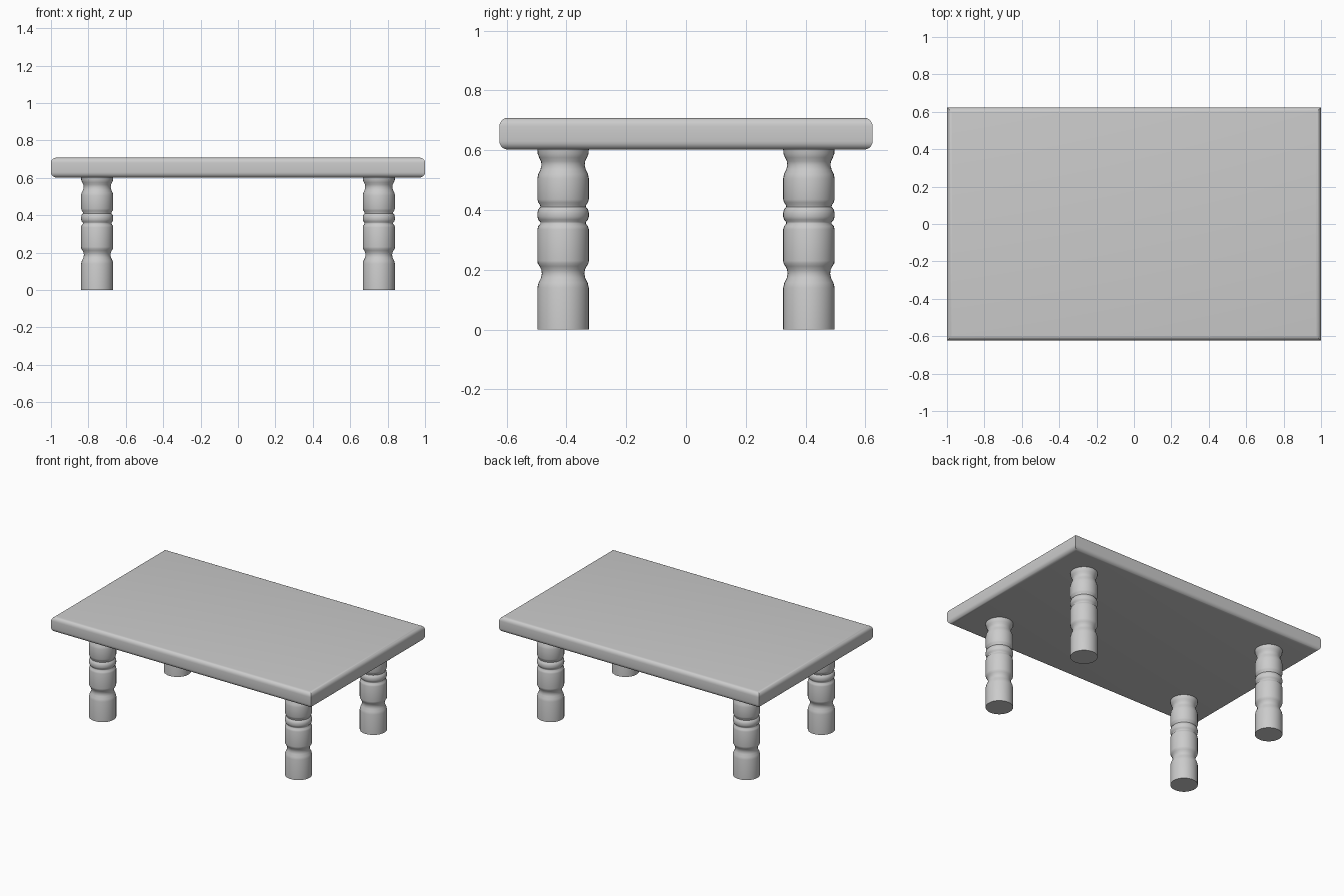
import bpy, bmesh, math

if "Cube" in bpy.data.objects:
    bpy.data.objects.remove(bpy.data.objects["Cube"])

def finish(name, bm, loc, angle):
    bmesh.ops.recalc_face_normals(bm, faces=bm.faces)
    mesh = bpy.data.meshes.new(name)
    bm.to_mesh(mesh)
    bm.free()
    ob = bpy.data.objects.new(name, mesh)
    ob.location = loc
    bpy.context.collection.objects.link(ob)
    bpy.ops.object.select_all(action='DESELECT')
    ob.select_set(True)
    bpy.context.view_layer.objects.active = ob
    bpy.ops.object.shade_smooth_by_angle(angle=math.radians(angle))
    return ob

# Table top: slab with rounded upper and lower rims, mitred corners
Z0, Z1 = 0.602, 0.708
bm = bmesh.new()
bmesh.ops.create_cube(bm, size=1)
bmesh.ops.scale(bm, vec=(2.0, 1.248, Z1 - Z0), verts=bm.verts)
rims = [e for e in bm.edges if abs(e.verts[0].co.z - e.verts[1].co.z) < 1e-5]
bmesh.ops.bevel(bm, geom=rims, offset=0.028, segments=5, profile=0.5, affect='EDGES')
finish("table_top", bm, (0, 0, (Z0 + Z1) / 2), 35)

# Turned leg profile: (radius, height)
PROFILE = [
    (0.086, 0.0), (0.086, 0.14), (0.082, 0.157), (0.074, 0.173), (0.071, 0.187),
    (0.073, 0.2), (0.079, 0.212), (0.085, 0.222), (0.086, 0.23),
    (0.086, 0.335), (0.083, 0.346), (0.076, 0.354), (0.076, 0.36),
    (0.083, 0.367), (0.086, 0.378), (0.086, 0.39), (0.083, 0.402),
    (0.076, 0.41), (0.077, 0.416), (0.083, 0.425), (0.086, 0.435),
    (0.086, 0.505), (0.083, 0.52), (0.076, 0.535), (0.072, 0.55),
    (0.074, 0.563), (0.08, 0.575), (0.085, 0.588), (0.086, 0.604),
]
SIDES = 32

def turned_leg(name, x, y):
    bm = bmesh.new()
    rings = []
    for r, z in PROFILE:
        rings.append([bm.verts.new((r * math.cos(2 * math.pi * i / SIDES),
                                    r * math.sin(2 * math.pi * i / SIDES), z))
                      for i in range(SIDES)])
    for a, b in zip(rings, rings[1:]):
        for i in range(SIDES):
            j = (i + 1) % SIDES
            bm.faces.new((a[i], a[j], b[j], b[i]))
    bm.faces.new(rings[0][::-1])
    bm.faces.new(rings[-1])
    finish(name, bm, (x, y, 0), 50)

# Four legs
for side, sx in (("left", -1), ("right", 1)):
    for end, sy in (("front", -1), ("back", 1)):
        turned_leg(f"{end}_{side}_leg", sx * 0.753, sy * 0.411)
